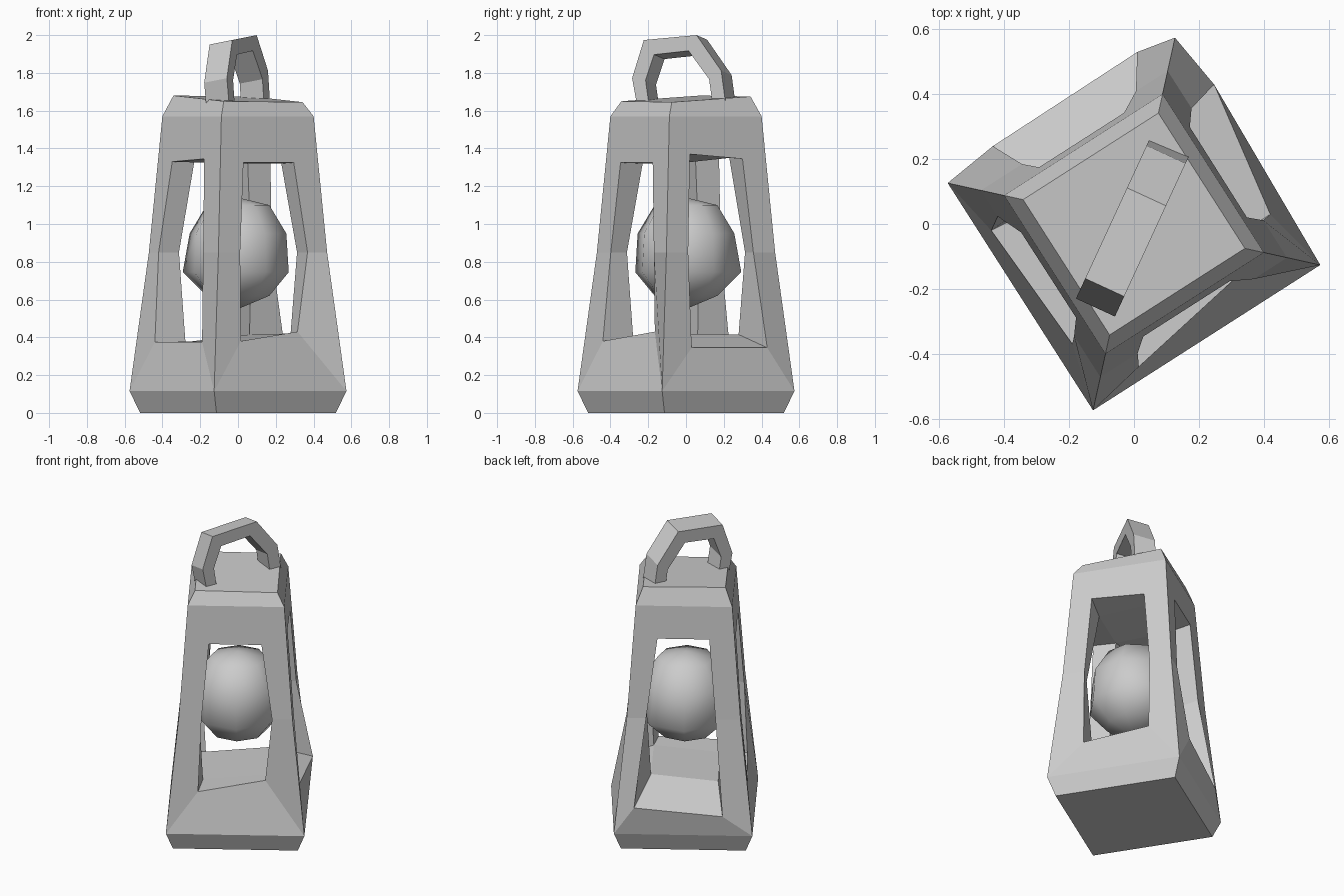
import bpy, bmesh, math
from mathutils import Vector

if "Cube" in bpy.data.objects:
    bpy.data.objects.remove(bpy.data.objects["Cube"])

grey = bpy.data.materials.new("plain grey")
grey.diffuse_color = (0.6, 0.6, 0.6, 1)
grey.use_nodes = True
grey.node_tree.nodes["Principled BSDF"].inputs["Base Color"].default_value = grey.diffuse_color
TURN = math.radians(-12.4)          # the lantern stands turned on its base


def make_object(name, bm, smooth=False):
    bmesh.ops.recalc_face_normals(bm, faces=bm.faces[:])
    mesh = bpy.data.meshes.new(name)
    bm.to_mesh(mesh)
    bm.free()
    mesh.materials.append(grey)
    for p in mesh.polygons:
        p.use_smooth = smooth
    obj = bpy.data.objects.new(name, mesh)
    bpy.context.collection.objects.link(obj)
    return obj


def ring(radius, heights):
    """Four corners in the order east, north, west, south."""
    if not isinstance(heights, tuple):
        heights = (heights,) * 4
    return [Vector((radius * math.cos(TURN + i * math.pi / 2),
                    radius * math.sin(TURN + i * math.pi / 2), h))
            for i, h in enumerate(heights)]


# Lantern frame: solid base and cap joined by four posts
bm = bmesh.new()
def add(points):
    return [bm.verts.new(p) for p in points]

foot = add(ring(0.53, 0))
base_pts, mid_pts, cap_pts = ring(0.588, 0.115), ring(0.483, 0.85), ring(0.41, 1.57)
base, mid, cap = add(base_pts), add(mid_pts), add(cap_pts)
lid = add(ring(0.35, (1.645, 1.675, 1.68, 1.65)))
in_low = add(ring(0.285, (0.42, 0.415, 0.375, 0.38)))
in_mid = add(ring(0.32, 0.85))
in_top = add(ring(0.235, (1.32, 1.35, 1.34, 1.32)))

# Each side: sill corners, then (left, right) fractions at mid height and at
# the top of the window, then the top heights
sides = [
    ((0.42, 0.03, 0.345), (0.247, 0.43, 0.345), (0.20, 0.80), (0.22, 0.76), (1.37, 1.345)),
    ((0.01, 0.53, 0.30), (-0.435, 0.24, 0.25), (0.17, 0.78), (0.24, 0.75), (1.36, 1.36)),
    ((-0.44, -0.02, 0.375), (-0.19, -0.37, 0.375), (0.14, 0.78), (0.23, 0.74), (1.33, 1.345)),
    ((0.015, -0.44, 0.38), (0.315, -0.165, 0.43), (0.20, 0.82), (0.236, 0.75), (1.325, 1.325)),
]
for i, (low_l, low_r, mid_t, top_t, top_z) in enumerate(sides):
    j = (i + 1) % 4
    bl, br = add((low_l, low_r))
    ml, mr = add(mid_pts[i].lerp(mid_pts[j], t) for t in mid_t)
    tops = []
    for t, z in zip(top_t, top_z):
        f = (z - 0.85) / (1.57 - 0.85)
        tops.append(mid_pts[i].lerp(cap_pts[i], f).lerp(mid_pts[j].lerp(cap_pts[j], f), t))
    tl, tr = add(tops)
    for face in (
        (foot[i], foot[j], base[j], base[i]),          # plinth edge
        (base[i], base[j], br, bl),                    # sloping base
        (base[i], bl, ml, mid[i]), (mid[i], ml, tl, cap[i]),
        (base[j], mid[j], mr, br), (mid[j], cap[j], tr, mr),
        (tl, tr, cap[j], cap[i]),                      # window head
        (cap[i], cap[j], lid[j], lid[i]),              # cap bevel
        (bl, br, in_low[j], in_low[i]),                # sill
        (tl, in_top[i], in_top[j], tr),                # lintel underside
        (bl, in_low[i], in_mid[i], ml), (ml, in_mid[i], in_top[i], tl),
        (br, mr, in_mid[j], in_low[j]), (mr, tr, in_top[j], in_mid[j]),
    ):
        bm.faces.new(face)
for loop in (foot, lid, in_low, in_top):
    bm.faces.new(loop)
make_object("lantern_frame", bm)

# Lamp globe: a coarse smooth ball floating in the frame
bm = bmesh.new()
SEG = 8
rings = []
for z, r in ((0.62, 0.17), (0.745, 0.275), (0.95, 0.262), (1.10, 0.17)):
    loop = []
    for k in range(SEG):
        a = TURN + k * 2 * math.pi / SEG
        bulge = 1.09 if z == 0.745 and k in (2, 3, 4) else 1.0
        loop.append(bm.verts.new((r * bulge * math.cos(a), r * bulge * math.sin(a), z)))
    rings.append(loop)
bottom, top = bm.verts.new((0, 0, 0.55)), bm.verts.new((0, 0, 1.14))
for k in range(SEG):
    n = (k + 1) % SEG
    bm.faces.new((bottom, rings[0][n], rings[0][k]))
    bm.faces.new((top, rings[-1][k], rings[-1][n]))
    for a, b in zip(rings, rings[1:]):
        bm.faces.new((a[k], a[n], b[n], b[k]))
make_object("lamp_globe", bm, smooth=True)

# Carrying handle: a flat band bent into an angular arch across the cap
outer = [(-0.255, 1.62), (-0.283, 1.76), (-0.215, 1.962), (0.092, 1.988), (0.235, 1.80), (0.262, 1.62)]
inner = [(-0.185, 1.62), (-0.205, 1.75), (-0.155, 1.885), (0.045, 1.905), (0.165, 1.755), (0.185, 1.62)]
across, along = Vector((0.91, -0.42, 0.18)), Vector((0.42, 0.91, 0))
bm = bmesh.new()
sections = []
for o, n in zip(outer, inner):
    sections.append([bm.verts.new(along * v + across * u + Vector((0, 0, z)))
                     for (v, z), u in ((o, -0.066), (o, 0.066), (n, 0.066), (n, -0.066))])
for a, b in zip(sections, sections[1:]):
    for k in range(4):
        n = (k + 1) % 4
        bm.faces.new((a[k], a[n], b[n], b[k]))
bm.faces.new(sections[0])
bm.faces.new(sections[-1])
make_object("carrying_handle", bm)
